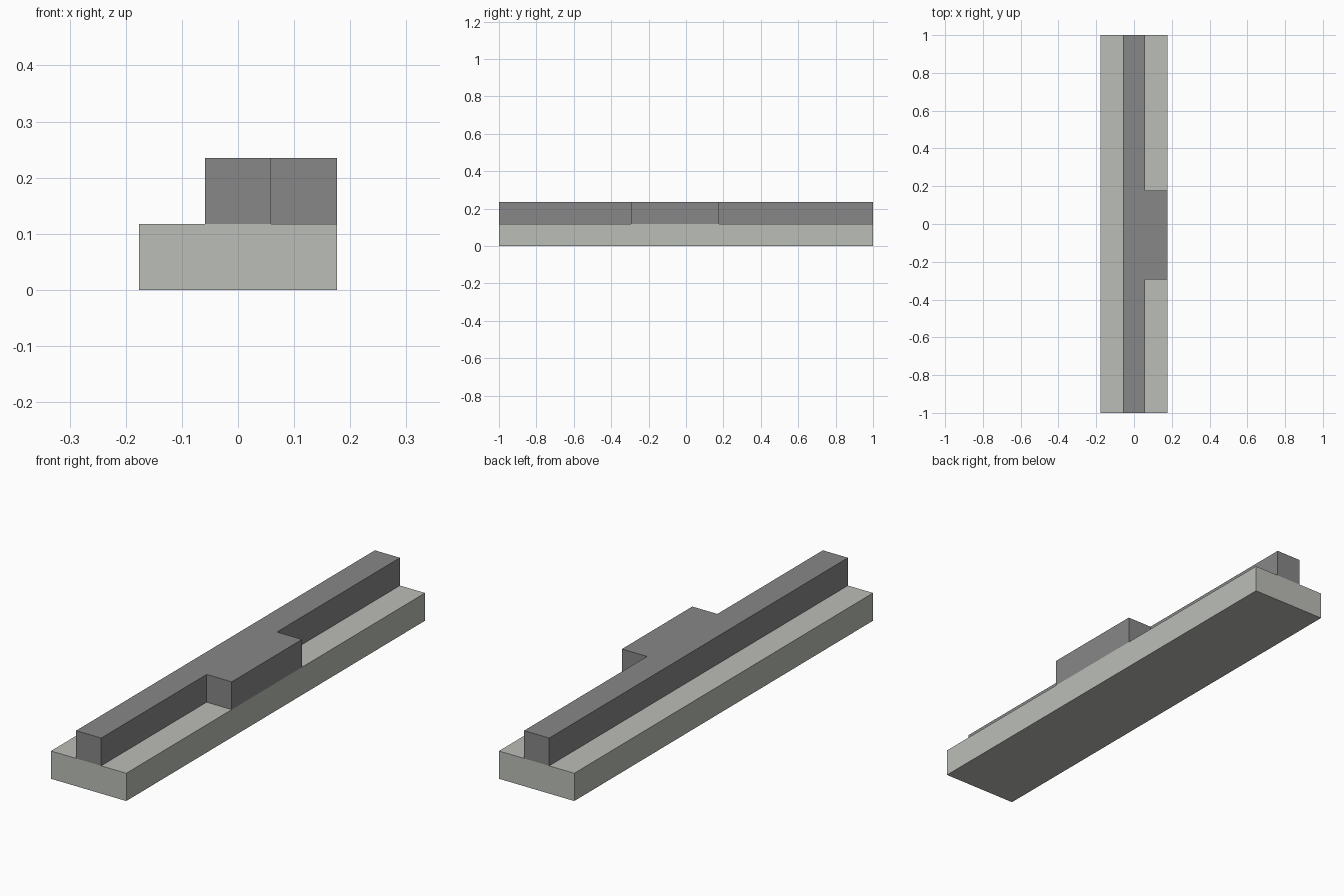
import bpy
import bmesh

cube = bpy.data.objects.get("Cube")
if cube:
    bpy.data.objects.remove(cube, do_unlink=True)

U = 2 / 17  # grid module: the model is 3 x 17 x 2 modules


def make_material(name, colour):
    mat = bpy.data.materials.new(name)
    mat.use_nodes = True
    mat.diffuse_color = colour
    bsdf = next(n for n in mat.node_tree.nodes if n.type == "BSDF_PRINCIPLED")
    bsdf.inputs["Base Color"].default_value = colour
    return mat


def extrude_outline(name, outline, z0, z1, mat):
    """Extrude a counter-clockwise plan outline, given in modules."""
    bm = bmesh.new()
    face = bm.faces.new([bm.verts.new((x * U, y * U, z0 * U)) for x, y in outline])
    result = bmesh.ops.extrude_face_region(bm, geom=[face], use_keep_orig=True)
    top = [v for v in result["geom"] if isinstance(v, bmesh.types.BMVert)]
    bmesh.ops.translate(bm, verts=top, vec=(0, 0, (z1 - z0) * U))
    bmesh.ops.recalc_face_normals(bm, faces=bm.faces)
    mesh = bpy.data.meshes.new(name)
    bm.to_mesh(mesh)
    bm.free()
    mesh.materials.append(mat)
    obj = bpy.data.objects.new(name, mesh)
    bpy.context.collection.objects.link(obj)
    return obj


light_grey = make_material("light warm grey", (0.50, 0.515, 0.475, 1))
dark_grey = make_material("dark grey", (0.242, 0.242, 0.242, 1))

# Flat base slab
extrude_outline("base_slab", [(-1.5, -8.5), (1.5, -8.5), (1.5, 8.5), (-1.5, 8.5)],
                0, 1, light_grey)

# Long rail with a side block on the left
extrude_outline("rail_with_side_block",
                [(-0.5, -8.5), (0.5, -8.5), (0.5, -2.5), (1.5, -2.5),
                 (1.5, 1.5), (0.5, 1.5), (0.5, 8.5), (-0.5, 8.5)],
                1, 2, dark_grey)
